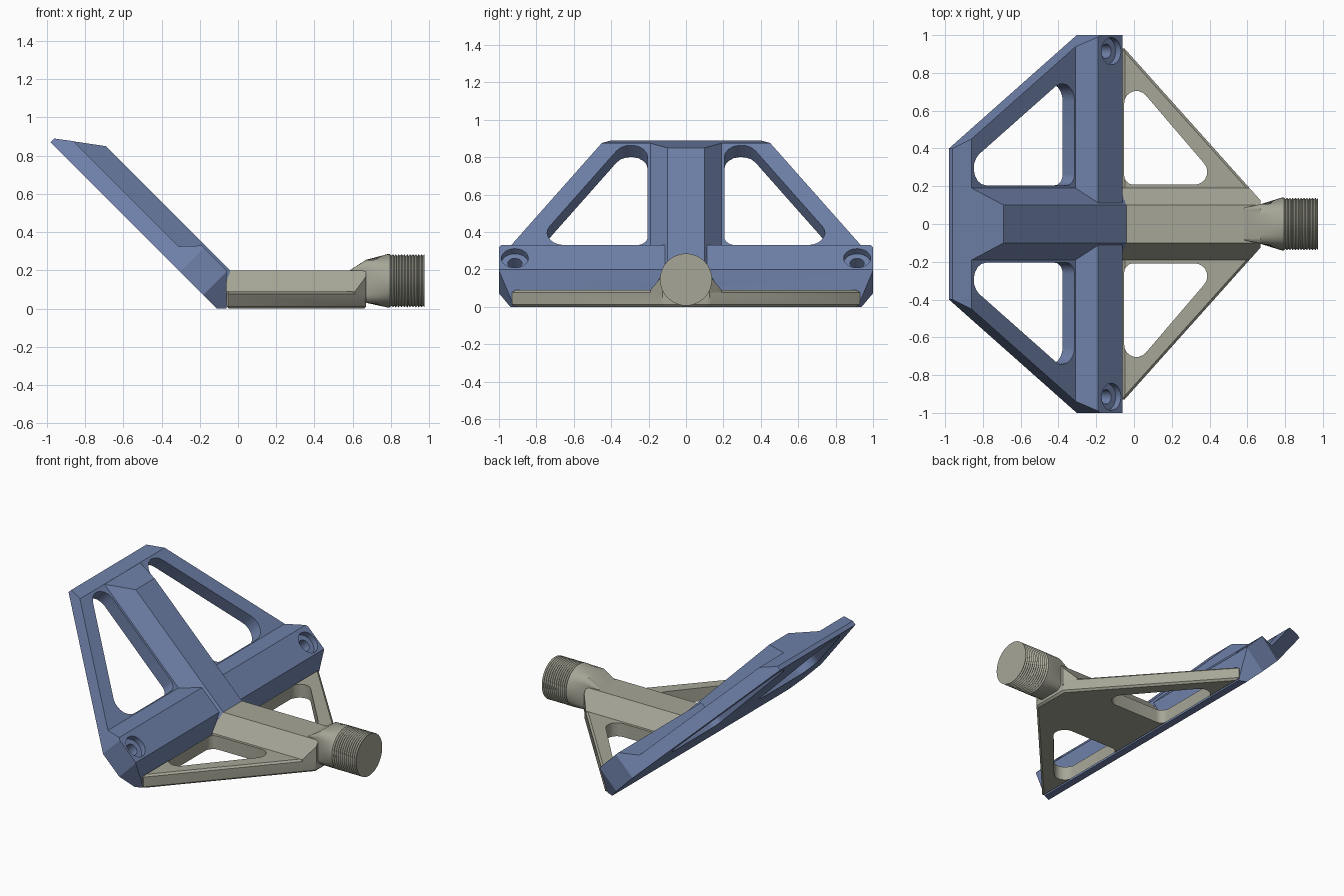
import bpy, bmesh, math
from mathutils import Vector

if "Cube" in bpy.data.objects:
    bpy.data.objects.remove(bpy.data.objects["Cube"])

S = math.sqrt(0.5)


def tilt(u, y, n):
    """Point on the 45 degree plate: u up the slope, n out of its front face."""
    return ((n - u) * S, y, (n + u) * S)


def finish(name, bm):
    bmesh.ops.recalc_face_normals(bm, faces=bm.faces)
    me = bpy.data.meshes.new(name)
    bm.to_mesh(me)
    bm.free()
    ob = bpy.data.objects.new(name, me)
    bpy.context.collection.objects.link(ob)
    return ob


def prism(name, loop, vec):
    bm = bmesh.new()
    a = [bm.verts.new(p) for p in loop]
    b = [bm.verts.new(Vector(p) + Vector(vec)) for p in loop]
    bm.faces.new(a)
    bm.faces.new(b[::-1])
    for i in range(len(a)):
        j = (i + 1) % len(a)
        bm.faces.new((a[i], a[j], b[j], b[i]))
    return finish(name, bm)


def loft(name, rings):
    bm = bmesh.new()
    vs = [[bm.verts.new(p) for p in r] for r in rings]
    k = len(vs[0])
    for a, b in zip(vs, vs[1:]):
        for i in range(k):
            bm.faces.new((a[i], a[(i + 1) % k], b[(i + 1) % k], b[i]))
    bm.faces.new(vs[0])
    bm.faces.new(vs[-1])
    return finish(name, bm)


def apply_mods(ob):
    bpy.context.view_layer.objects.active = ob
    for m in list(ob.modifiers):
        bpy.ops.object.modifier_apply(modifier=m.name)


def boolean(ob, other, op):
    m = ob.modifiers.new("bool", 'BOOLEAN')
    m.operation, m.object, m.solver = op, other, 'EXACT'
    apply_mods(ob)
    bpy.data.objects.remove(other)


def rounded(pts, radii, seg=7):
    out = []
    for i, p in enumerate(pts):
        p = Vector(p)
        a = (Vector(pts[i - 1]) - p).normalized()
        b = (Vector(pts[(i + 1) % len(pts)]) - p).normalized()
        half = a.angle(b) / 2
        c = p + (a + b).normalized() * radii[i] / math.sin(half)
        s = p + a * radii[i] / math.tan(half) - c
        e = p + b * radii[i] / math.tan(half) - c
        for k in range(seg + 1):
            d = s.slerp(e, k / seg) if hasattr(s, "slerp") else s.lerp(e, k / seg)
            d = d.normalized() * radii[i]
            out.append(tuple(c + d))
    return out


def finish_look(ob, mat):
    ob.data.materials.clear()
    ob.data.materials.append(mat)
    for o in bpy.context.selected_objects:
        o.select_set(False)
    ob.select_set(True)
    bpy.context.view_layer.objects.active = ob
    bpy.ops.object.shade_smooth_by_angle(angle=math.radians(25))


blue = bpy.data.materials.new("blue")
blue.diffuse_color = (0.16, 0.22, 0.40, 1)
blue.use_nodes = True
blue.node_tree.nodes["Principled BSDF"].inputs["Base Color"].default_value = blue.diffuse_color
stone = bpy.data.materials.new("warm_grey")
stone.diffuse_color = (0.38, 0.38, 0.31, 1)
stone.use_nodes = True
stone.node_tree.nodes["Principled BSDF"].inputs["Base Color"].default_value = stone.diffuse_color

# Tilted plate with crossbar: side profile trimmed by its sloped outline
side = [(-.11, 0), (-.98, .87), (-.96, .89), (-.86, .876), (-.31, .326),
        (-.19, .33), (-.06, .2), (-.06, 0)]
half = [(1.4, .342), (.351, 1), (.18, 1), (-.05, .863)]
outline = half + [(u, -y) for u, y in half[::-1]]
plate = prism("tilted_plate", [(x, -1.1, z) for x, z in side], (0, 2.2, 0))
trim = prism("trim", [tilt(u, y, -.3) for u, y in outline], (.6 * S, 0, .6 * S))
boolean(plate, trim, 'INTERSECT')

# Raised rib up the middle of the tilted plate
rib_side = [(-.1, .01), (-.95, .86), (-.95, .8885), (-.69, .85), (-.03, .19),
            (-.055, .165), (-.07, .01)]
rib = prism("rib", [(x, -.4, z) for x, z in rib_side], (0, .8, 0))
sec = [(-.2, 0), (-.085, .13), (.085, .13), (.2, 0)]
trim = prism("trim", [tilt(-.1, y, n) for y, n in sec], (-1.6 * S, 0, 1.6 * S))
boolean(rib, trim, 'INTERSECT')
boolean(plate, rib, 'UNION')

# Windows and counterbored blind screw holes in the tilted plate
win = rounded([(.456, .205), (.456, .818), (1.434, .205)], [.06, .093, .09])
for s in (1, -1):
    cut = prism("window", [tilt(u, y * s, -.2) for u, y in win], (.4 * S, 0, .4 * S))
    boolean(plate, cut, 'DIFFERENCE')
    for r, bottom in ((.072, .06), (.038, -.03)):
        ring = [tilt(.269 + r * math.cos(t * math.pi / 16),
                     s * (.915 + r * math.sin(t * math.pi / 16)), bottom) for t in range(32)]
        cut = prism("hole", ring, (.3 * S, 0, .3 * S))
        boolean(plate, cut, 'DIFFERENCE')
finish_look(plate, blue)

# Flat base plate with slightly chamfered edges
tri = [(-.06, .94), (.67, .125), (.67, -.125), (-.06, -.94)]
base = prism("base_plate", [(x, y, 0) for x, y in tri], (0, 0, .09))
bev = base.modifiers.new("bevel", 'BEVEL')
bev.width, bev.segments, bev.limit_method = .012, 1, 'ANGLE'
apply_mods(base)

# Base rib trimmed by the same outline
sec = [(-.19, .05), (-.19, .09), (-.1, .2), (.1, .2), (.19, .09), (.19, .05)]
rib = prism("rib", [(-.06, y, z) for y, z in sec], (.9, 0, 0))
trim = prism("trim", [(x, y, -.1) for x, y in tri], (0, 0, .5))
boolean(rib, trim, 'INTERSECT')
boolean(base, rib, 'UNION')

# Base windows
win = rounded([(-.052, .208), (.468, .208), (-.052, .815)], [.05, .068, .065])
for s in (1, -1):
    cut = prism("window", [(x, y * s, -.1) for x, y in win], (0, 0, .4))
    boolean(base, cut, 'DIFFERENCE')
finish_look(base, stone)


# Threaded stem: squared neck blending into a ridged round end
def ring(x, r, wy=1, lo=-1, hi=1, k=48):
    pts = []
    for i in range(k):
        t = math.tau * i / k
        y, z = r * math.cos(t), r * math.sin(t)
        pts.append((x, max(-wy, min(wy, y)), .146 + max(lo, min(hi, z))))
    return pts


rings = [ring(.58, .13, .085, -.11, .052), ring(.67, .137, .105, -.115, .11),
         ring(.78, .139)]
pitch = .015
for i in range(12):
    x = .795 + i * pitch
    rings += [ring(x, .139), ring(x + pitch / 2, .130)]
rings.append(ring(.975, .139))
stem = loft("threaded_stem", rings)
finish_look(stem, stone)
